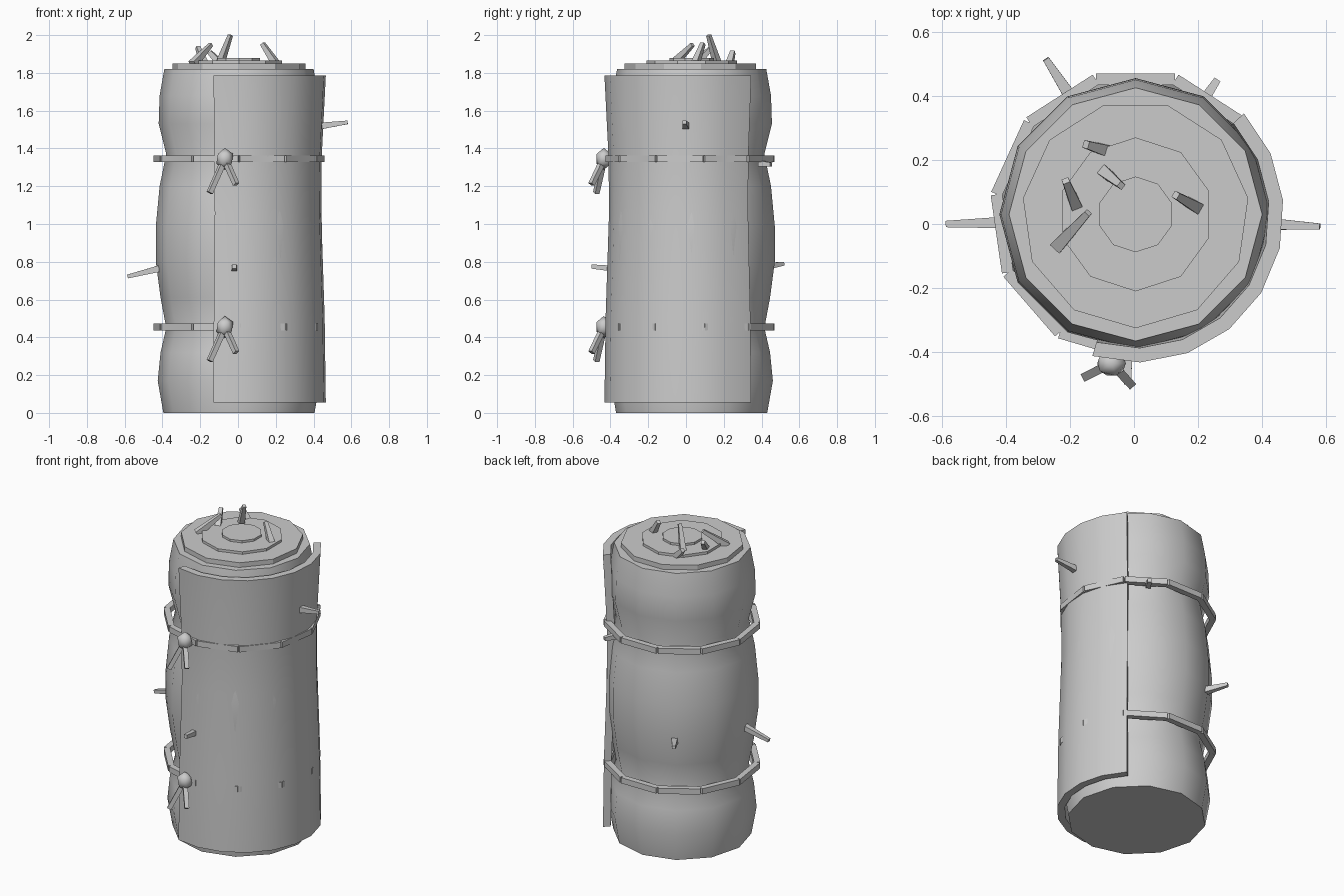
import bpy, bmesh, math
from math import sin, cos, pi, radians
from mathutils import Vector

if "Cube" in bpy.data.objects:
    bpy.data.objects.remove(bpy.data.objects["Cube"], do_unlink=True)

CX, CY = 0.005, 0.03   # axis of the roll

mat = bpy.data.materials.new("plain_grey")
mat.use_nodes = True
GREY = (0.6, 0.6, 0.6, 1)
mat.diffuse_color = GREY
mat.node_tree.nodes["Principled BSDF"].inputs["Base Color"].default_value = GREY


def finish(name, bm, smooth=None):
    bmesh.ops.recalc_face_normals(bm, faces=bm.faces[:])
    mesh = bpy.data.meshes.new(name)
    bm.to_mesh(mesh)
    bm.free()
    mesh.materials.append(mat)
    ob = bpy.data.objects.new(name, mesh)
    bpy.context.collection.objects.link(ob)
    if smooth:
        bpy.ops.object.select_all(action='DESELECT')
        ob.select_set(True)
        bpy.context.view_layer.objects.active = ob
        bpy.ops.object.shade_smooth_by_angle(angle=radians(smooth))
    return ob


def polar(r, a, z):
    return Vector((CX + r * cos(a), CY + r * sin(a), z))


def lathe(name, profile, sides, start, smooth=None):
    """Closed turned solid from (radius, height) pairs."""
    bm = bmesh.new()
    rings = [[bm.verts.new(polar(r, start + 2 * pi * i / sides, z)) for i in range(sides)]
             for r, z in profile]
    for lo, hi in zip(rings, rings[1:]):
        for i in range(sides):
            j = (i + 1) % sides
            bm.faces.new((lo[i], lo[j], hi[j], hi[i]))
    bm.faces.new(rings[0][::-1])
    bm.faces.new(rings[-1])
    return finish(name, bm, smooth)


def stick(name, base, tip, w0, w1):
    """Four-sided tapered stick between two points."""
    base, tip = Vector(base), Vector(tip)
    axis = (tip - base).normalized()
    side = axis.cross(Vector((0, 0, 1))).normalized()
    up = side.cross(axis)
    bm = bmesh.new()
    ends = []
    for p, w in ((base, w0), (tip, w1)):
        ends.append([bm.verts.new(p + (side * sx + up * sy) * w / 2)
                     for sx, sy in ((-1, -1), (1, -1), (1, 1), (-1, 1))])
    a, b = ends
    bm.faces.new(a)
    bm.faces.new(b)
    for i in range(4):
        j = (i + 1) % 4
        bm.faces.new((a[i], a[j], b[j], b[i]))
    return finish(name, bm)


# Bulging rolled body, pinched under the ropes
lathe("rolled_body", [(.40, 0), (.43, .17), (.415, .32), (.385, .45), (.415, .61), (.44, .80),
                      (.44, .99), (.42, 1.2), (.385, 1.37), (.425, 1.53), (.42, 1.68),
                      (.395, 1.82)], 12, 0, 50)

# Stepped discs on the top end
lathe("top_disc_large", [(.355, 1.80), (.355, 1.85)], 11, -pi / 2)
lathe("top_disc_middle", [(.24, 1.84), (.24, 1.866)], 10, -pi / 2)
lathe("top_disc_small", [(.118, 1.85), (.118, 1.88)], 10, -pi / 2)

# Loose outer layer wrapped round part of the body
bm = bmesh.new()
steps = 8
sheet = []
for r, z in [(.462, .055), (.456, .5), (.438, 1.05), (.44, 1.35), (.462, 1.785)]:
    row = []
    for i in range(steps + 1):
        a = radians(253 + 150 * i / steps)
        row.append((bm.verts.new(polar(r, a, z)), bm.verts.new(polar(r - .045, a, z))))
    sheet.append(row)
for lo, hi in zip(sheet, sheet[1:]):
    for i in range(steps):
        for k in (0, 1):
            bm.faces.new((lo[i][k], lo[i + 1][k], hi[i + 1][k], hi[i][k]))
    for i in (0, steps):
        bm.faces.new((lo[i][0], lo[i][1], hi[i][1], hi[i][0]))
for row in (sheet[0], sheet[-1]):
    for i in range(steps):
        bm.faces.new((row[i][0], row[i + 1][0], row[i + 1][1], row[i][1]))
finish("outer_wrap", bm, 40)

# Ropes of straight segments, each with a knot and two tails
for label, z in (("lower", .455), ("upper", 1.345)):
    for k in range(11):
        a = pi / 2 + 2 * pi * k / 11
        mid = polar(.421, a, z)
        along = Vector((-sin(a), cos(a), 0)) * .123
        stick(f"{label}_rope_segment_{k + 1}", mid - along, mid + along, .036, .036)

    knot = Vector((-.07, -.435, z))
    bm = bmesh.new()
    bmesh.ops.create_icosphere(bm, subdivisions=1, radius=1)
    for v in bm.verts:
        v.co = knot + Vector((v.co.x * .05, v.co.y * .045, v.co.z * .058))
    finish(f"{label}_knot", bm, 50)
    stick(f"{label}_tail_right", knot, (-.15, -.475, z - .18), .028, .026)
    stick(f"{label}_tail_left", knot, (-.01, -.5, z - .135), .028, .026)

# Stray straws sticking out of the sides and top
straws = [
    ((-.40, .005, .768), (-.585, 0, .722), .036, .02),
    ((.43, 0, 1.518), (.58, -.008, 1.538), .036, .019),
    ((-.20, .40, .772), (-.275, .515, .79), .038, .02),
    ((.22, .39, 1.32), (.26, .45, 1.315), .032, .022),
    ((-.02, -.40, .765), (-.02, -.50, .775), .03, .022),
    ((-.095, .165, 1.85), (-.04, .12, 2.0), .036, .02),
    ((.20, .05, 1.85), (.13, .09, 1.955), .036, .022),
    ((-.24, -.07, 1.845), (-.143, .035, 1.95), .04, .02),
    ((-.178, .05, 1.845), (-.213, .135, 1.935), .036, .022),
    ((-.09, .23, 1.845), (-.15, .248, 1.91), .036, .024),
]
for n, (base, tip, w0, w1) in enumerate(straws):
    stick(f"straw_{n + 1}", base, tip, w0, w1)
